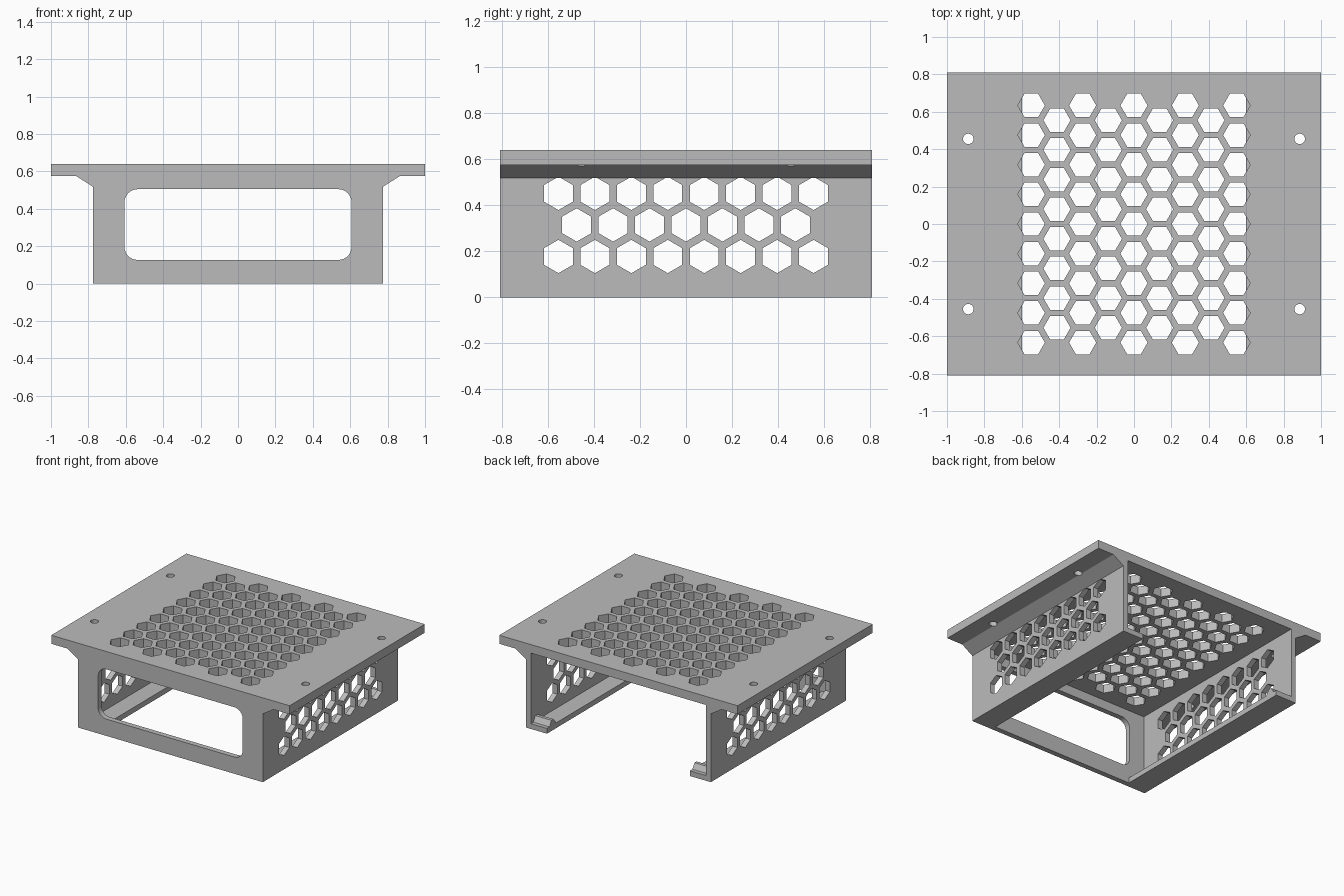
import bpy, bmesh, math

if "Cube" in bpy.data.objects:
    bpy.data.objects.remove(bpy.data.objects["Cube"], do_unlink=True)

# Main dimensions
HALF_W, HALF_D = 1.0, 0.81
BODY, WALL = 0.775, 0.04
PLATE_LOW, TOP = 0.575, 0.64
LIP_IN = 0.6
PITCH, HEX_R = 0.1585, 0.0725
ROW = PITCH * math.sqrt(3) / 2

grey = bpy.data.materials.new("matte grey")
grey.use_nodes = True
grey.diffuse_color = (0.5, 0.5, 0.5, 1)
grey.node_tree.nodes["Principled BSDF"].inputs["Base Color"].default_value = (0.5, 0.5, 0.5, 1)


def add_prism(bm, points, axis, start, end):
    """Extrude a closed 2D profile along an axis."""
    def place(u, v, t):
        return {"x": (t, u, v), "y": (u, t, v), "z": (u, v, t)}[axis]
    rings = [[bm.verts.new(place(u, v, t)) for u, v in points] for t in (start, end)]
    bm.faces.new(rings[0])
    bm.faces.new(rings[1])
    n = len(points)
    for i in range(n):
        j = (i + 1) % n
        bm.faces.new((rings[0][i], rings[0][j], rings[1][j], rings[1][i]))


def make(name, prisms):
    """Make one object out of a list of prisms."""
    bm = bmesh.new()
    for prism in prisms:
        add_prism(bm, *prism)
    bmesh.ops.recalc_face_normals(bm, faces=bm.faces)
    mesh = bpy.data.meshes.new(name)
    bm.to_mesh(mesh)
    bm.free()
    mesh.materials.append(grey)
    obj = bpy.data.objects.new(name, mesh)
    bpy.context.collection.objects.link(obj)
    return obj


def cut(obj, prisms):
    """Subtract prisms from an object and remove the cutter."""
    cutter = make("cutter", prisms)
    cutter.hide_render = True
    mod = obj.modifiers.new("holes", "BOOLEAN")
    mod.operation = "DIFFERENCE"
    mod.solver = "EXACT"
    mod.object = cutter
    bpy.context.view_layer.objects.active = obj
    bpy.ops.object.modifier_apply(modifier=mod.name)
    bpy.data.objects.remove(cutter, do_unlink=True)


def rect(u0, u1, v0, v1):
    return [(u0, v0), (u1, v0), (u1, v1), (u0, v1)]


def ngon(cu, cv, r, sides, turn=0.0):
    return [(cu + r * math.cos(turn + math.tau * i / sides),
             cv + r * math.sin(turn + math.tau * i / sides)) for i in range(sides)]


def rounded_rect(u0, u1, v0, v1, r, steps=8):
    corners = [(u1 - r, v1 - r), (u0 + r, v1 - r), (u0 + r, v0 + r), (u1 - r, v0 + r)]
    return [(cu + r * math.cos((q + k / steps) * math.pi / 2),
             cv + r * math.sin((q + k / steps) * math.pi / 2))
            for q, (cu, cv) in enumerate(corners) for k in range(steps + 1)]


# Screw holes near the plate corners
screw_holes = [(ngon(sx * 0.886, sy * 0.455, 0.028, 32), "z", 0.4, 0.8)
               for sx in (-1, 1) for sy in (-1, 1)]

# Top plate with honeycomb vent
plate = make("top_plate", [(rect(-HALF_W, HALF_W, -HALF_D, HALF_D), "z", PLATE_LOW, TOP)])
vents = []
for col in range(-4, 5):
    count = 8 if col % 2 else 9
    for i in range(count):
        y = (i - (count - 1) / 2) * PITCH
        vents.append((ngon(col * ROW, y, HEX_R, 6), "z", 0.5, 0.7))
cut(plate, vents + screw_holes)

# Front panel with rounded window
front = make("front_panel", [(rect(-BODY, BODY, 0, PLATE_LOW), "y", -HALF_D, -HALF_D + WALL)])
cut(front, [(rounded_rect(-0.607, 0.607, 0.127, 0.505, 0.07), "y", -1, -0.6)])

# Honeycomb pattern for the side walls
side_vents = []
for row in (-1, 0, 1):
    count = 8 if row else 7
    for i in range(count):
        y = (i - (count - 1) / 2) * PITCH
        side_vents.append((ngon(y, 0.315 + row * ROW, HEX_R, 6, math.pi / 6), "x", -0.9, 0.9))

back_of_front = -HALF_D + WALL
for side, s in (("left", 1), ("right", -1)):
    # Side wall
    wall = make(side + "_wall", [(rect(s * (BODY - WALL), s * BODY, 0, PLATE_LOW),
                                  "y", back_of_front, HALF_D)])
    cut(wall, side_vents)

    # Sloped brace under the overhanging flange
    brace = make(side + "_brace", [([(s * BODY, PLATE_LOW), (s * 0.865, PLATE_LOW),
                                     (s * BODY, 0.518)], "y", -HALF_D, HALF_D)])
    cut(brace, screw_holes)

    # Bottom support lip
    make(side + "_lip", [(rect(s * LIP_IN, s * (BODY - WALL), 0, WALL),
                          "y", back_of_front, HALF_D)])

    # Retaining ridge at the open end of the lip
    ridge = [(0.7, WALL), (0.78, WALL), (0.755, 0.08), (0.73, 0.08)]
    make(side + "_retaining_ridge", [(ridge, "x", s * LIP_IN, s * (BODY - WALL))])
